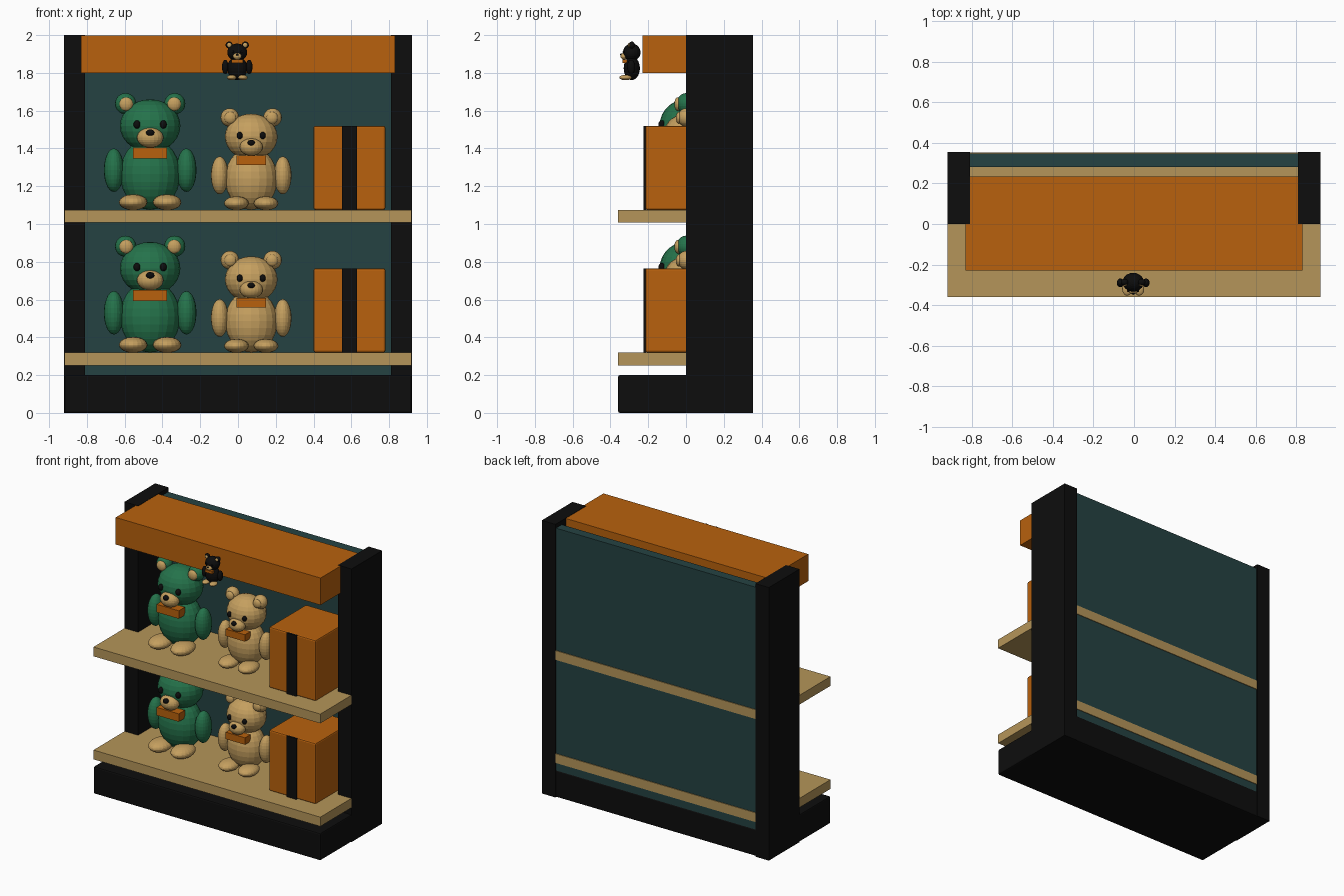
import bpy, bmesh
from mathutils import Matrix, Vector

cube = bpy.data.objects.get("Cube")
if cube:
    bpy.data.objects.remove(cube, do_unlink=True)


def material(name, color):
    m = bpy.data.materials.new(name)
    m.diffuse_color = (*color, 1)
    m.use_nodes = True
    for node in m.node_tree.nodes:
        if node.type == 'BSDF_PRINCIPLED':
            node.inputs["Base Color"].default_value = (*color, 1)
    return m


BLACK = material("black", (0.004, 0.004, 0.004))
TEAL = material("dark teal", (0.018, 0.055, 0.055))
WOOD = material("light wood", (0.46, 0.30, 0.10))
ORANGE = material("orange", (0.48, 0.12, 0.004))
GREEN = material("green plush", (0.018, 0.17, 0.07))
TAN = material("tan plush", (0.56, 0.35, 0.115))


def finish(name, bm, mat):
    mesh = bpy.data.meshes.new(name)
    bm.to_mesh(mesh)
    bm.free()
    mesh.materials.append(mat)
    obj = bpy.data.objects.new(name, mesh)
    bpy.context.collection.objects.link(obj)
    return obj


def box(name, mat, low, high, bevel=0):
    low, high = Vector(low), Vector(high)
    bm = bmesh.new()
    size = Matrix.Diagonal((*(high - low), 1))
    bmesh.ops.create_cube(bm, size=1, matrix=Matrix.Translation((low + high) / 2) @ size)
    obj = finish(name, bm, mat)
    if bevel:
        mod = obj.modifiers.new("soft edges", 'BEVEL')
        mod.width = bevel
        mod.segments = 2
    return obj


def ball(name, mat, centre, radii):
    bm = bmesh.new()
    bmesh.ops.create_uvsphere(bm, u_segments=20, v_segments=14, radius=1,
                              matrix=Matrix.Translation(centre) @ Matrix.Diagonal((*radii, 1)))
    return finish(name, bm, mat)


def bear(name, fur, origin, s):
    """Seated plush bear standing on origin, scaled by s."""
    o = Vector(origin)

    def part(label, mat, centre, radii):
        ball(name + "_" + label, mat, o + s * Vector(centre), s * Vector(radii))

    part("body", fur, (0, 0, 0.19), (0.16, 0.13, 0.19))
    part("head", fur, (0, 0, 0.445), (0.16, 0.14, 0.14))
    part("muzzle", TAN, (0, -0.125, 0.382), (0.07, 0.055, 0.053))
    part("nose", BLACK, (0, -0.17, 0.408), (0.022, 0.018, 0.018))
    for side, k in (("right", -1), ("left", 1)):
        part(side + "_ear", fur, (k * 0.13, 0, 0.562), (0.056, 0.05, 0.056))
        part(side + "_inner_ear", TAN, (k * 0.127, -0.042, 0.56), (0.036, 0.02, 0.036))
        part(side + "_eye", BLACK, (k * 0.07, -0.128, 0.452), (0.018, 0.018, 0.022))
        part(side + "_arm", fur, (k * 0.192, -0.01, 0.21), (0.053, 0.065, 0.115))
        part(side + "_foot", TAN, (k * 0.09, -0.1, 0.04), (0.075, 0.1, 0.042))
    box(name + "_bow_tie", ORANGE, o + s * Vector((-0.09, -0.15, 0.272)),
        o + s * Vector((0.09, -0.08, 0.33)))


# Cabinet: plinth, posts, back panel and header
box("plinth", BLACK, (-0.92, -0.36, 0), (0.92, 0.35, 0.2), 0.01)
for side, k in (("right", -1), ("left", 1)):
    inner, outer = sorted((k * 0.81, k * 0.92))
    box(side + "_post", BLACK, (inner, 0, 0), (outer, 0.355, 2))
box("back_panel", TEAL, (-0.815, 0.28, 0.19), (0.815, 0.348, 1.97))
box("header", ORANGE, (-0.83, -0.23, 1.8), (0.83, 0.235, 1.998))

# Shelves with two bears and a gift box each
for level, top in (("lower", 0.32), ("upper", 1.075)):
    box(level + "_shelf", WOOD, (-0.919, -0.36, top - 0.068), (0.919, 0.353, top))
    bear(level + "_green_bear", GREEN, (-0.465, 0, top), 1)
    bear(level + "_tan_bear", TAN, (0.07, 0, top), 0.87)
    box(level + "_gift_box", ORANGE, (0.4, -0.215, top), (0.78, 0.215, top + 0.445), 0.01)
    box(level + "_gift_ribbon", BLACK, (0.55, -0.225, top), (0.63, -0.21, top + 0.445))

# Small mascot in front of the header
bear("mascot_bear", BLACK, (-0.004, -0.287, 1.762), 0.33)
